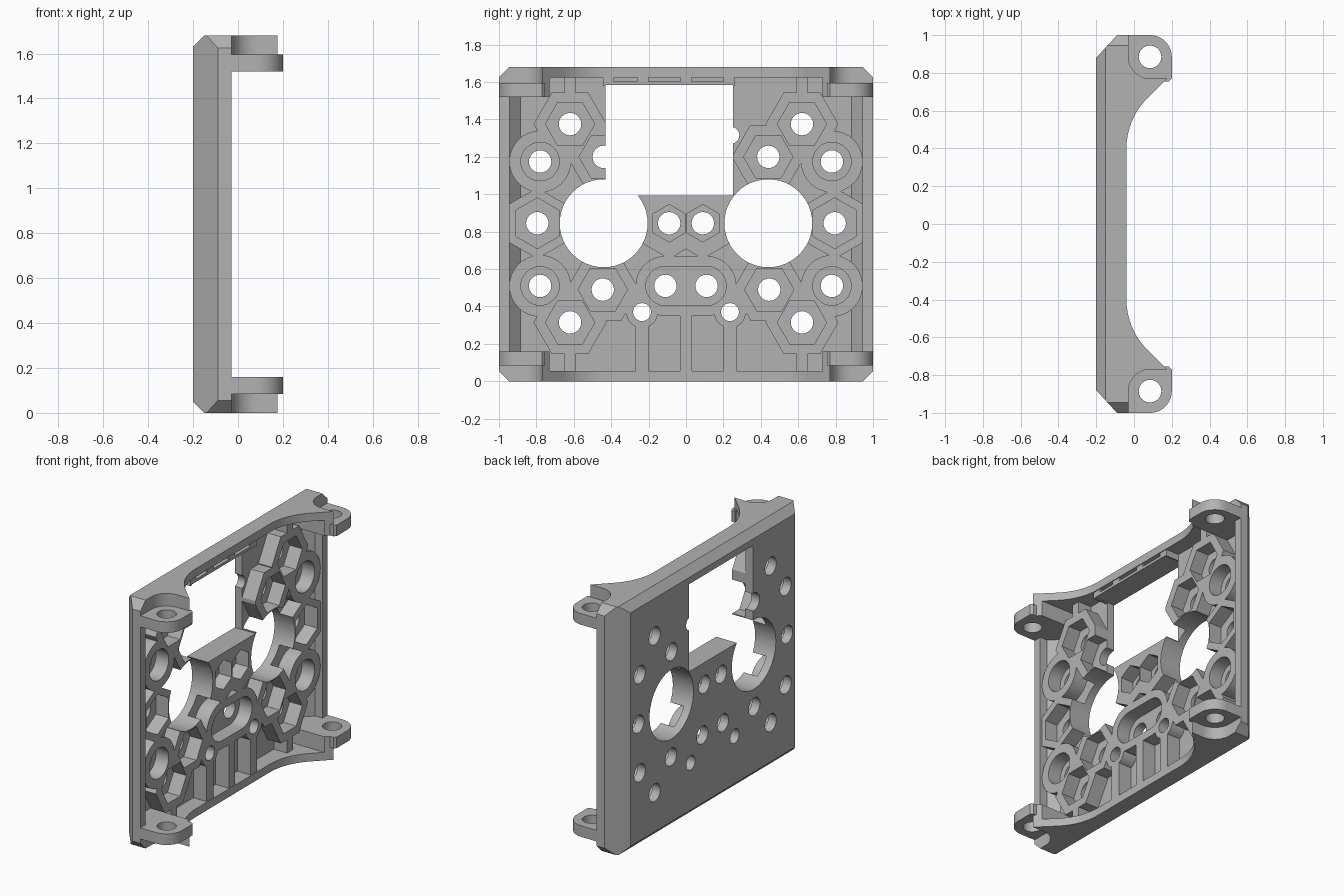
import bpy
import bmesh
from math import cos, sin, pi, radians
from mathutils import Vector

if "Cube" in bpy.data.objects:
    bpy.data.objects.remove(bpy.data.objects["Cube"])

H = 1.68          # overall height
RIB = -0.045      # level of the rib tops
FLOOR = -0.145    # level of the inner floor

grey = bpy.data.materials.new("plastic_grey")
grey.use_nodes = True
grey.diffuse_color = (0.45, 0.45, 0.45, 1)
grey.node_tree.nodes["Principled BSDF"].inputs["Base Color"].default_value = (0.45, 0.45, 0.45, 1)


def make(name, bm):
    bmesh.ops.recalc_face_normals(bm, faces=bm.faces)
    mesh = bpy.data.meshes.new(name)
    bm.to_mesh(mesh)
    bm.free()
    mesh.materials.append(grey)
    ob = bpy.data.objects.new(name, mesh)
    bpy.context.collection.objects.link(ob)
    return ob


def prism(name, pts, a, b, axis="x"):
    """Extrude an outline from a to b: (y, z) points along x, or (x, y) points along z."""
    bm = bmesh.new()
    place = (lambda p, t: (t, p[0], p[1])) if axis == "x" else (lambda p, t: (p[0], p[1], t))
    low = [bm.verts.new(place(p, a)) for p in pts]
    high = [bm.verts.new(place(p, b)) for p in pts]
    bm.faces.new(low)
    bm.faces.new(high)
    n = len(pts)
    for i in range(n):
        j = (i + 1) % n
        bm.faces.new((low[i], low[j], high[j], high[i]))
    return make(name, bm)


def arc(cx, cy, r, start, end, n):
    return [(cx + r * cos(radians(start + (end - start) * i / n)),
             cy + r * sin(radians(start + (end - start) * i / n))) for i in range(n + 1)]


def ngon(c, r, n=32, turn=0.0):
    return [(c[0] + r * cos(2 * pi * i / n + turn), c[1] + r * sin(2 * pi * i / n + turn))
            for i in range(n)]


def rect(y0, y1, z0, z1):
    return [(y0, z0), (y1, z0), (y1, z1), (y0, z1)]


def pill(y, z, r):
    return arc(y, z, r, -90, 90, 16) + arc(-y, z, r, 90, 270, 16)


def chamfered(name, size, planes):
    """Box (x0, x1, half width, z0, z1) trimmed by planes given as point and normal."""
    x0, x1, w, z0, z1 = size
    bm = bmesh.new()
    bmesh.ops.create_cube(bm, size=1)
    for v in bm.verts:
        v.co = (x0 if v.co.x < 0 else x1, 2 * w * v.co.y, z0 if v.co.z < 0 else z1)
    for co, no in planes:
        bmesh.ops.bisect_plane(bm, geom=bm.verts[:] + bm.edges[:] + bm.faces[:], dist=1e-6,
                               plane_co=Vector(co), plane_no=Vector(no), clear_outer=True)
        bmesh.ops.holes_fill(bm, edges=[e for e in bm.edges if e.is_boundary])
    return make(name, bm)


def boolean(target, tools, op):
    for tool in tools:
        mod = target.modifiers.new("cut", "BOOLEAN")
        mod.operation, mod.solver, mod.object = op, "EXACT", tool
    graph = bpy.context.evaluated_depsgraph_get()
    graph.update()
    mesh = bpy.data.meshes.new_from_object(target.evaluated_get(graph))
    target.modifiers.clear()
    target.data = mesh
    for tool in tools:
        bpy.data.objects.remove(tool)


# Solid outer block with chamfered edges
planes = []
for s in (-1, 1):
    edge = H if s > 0 else 0
    planes += [((-0.2, s * 0.88, 0), (-0.12, s * 0.11, 0)),
               ((-0.15, 0, edge), (-1, 0, s))]
    planes += [((0, t, edge - s * 0.055), (0, t, s)) for t in (-1, 1)]
frame = chamfered("mounting_frame", (-0.2, 0.2, 1, 0, H), planes)

# Inner cavity, leaving solid corners behind the ears
inner = [((FLOOR, s * 0.885, 0), (-1, s, 0)) for s in (-1, 1)]
cavity = chamfered("cavity", (FLOOR, 0.4, 0.945, 0.16, H - 0.16), inner)
boolean(cavity, [chamfered("mid_cavity", (FLOOR, 0.4, 0.73, 0.055, H - 0.055), [])], "UNION")

# Fastener positions (y, z): flat hexes, upright hexes, round bosses, small holes
flat_hex = [(0.62, 1.375), (0.44, 1.2), (0.445, 0.49), (0.62, 0.315)]
upright_hex = [(0.795, 0.845), (0.09, 0.845)]
rings = [(0.78, 1.175), (0.78, 0.51)]
small = [(0.235, 0.37)]


def both(points):
    return [(s * y, z) for y, z in points for s in (-1, 1)]


# Honeycomb of bosses and ribs left standing in the cavity
outlines = [ngon(c, 0.195, 6) for c in both(flat_hex)]
outlines += [ngon(c, 0.19, 6, pi / 6) for c in both(upright_hex)]
outlines += [ngon(c, 0.165) for c in both(rings)]
outlines += [ngon(c, 0.085) for c in both(small)]
outlines += [pill(0.11, 0.51, 0.16)]
outlines += [rect(-0.34, 0.34, 0.36, 0.5), rect(-0.26, 0.26, 0.93, 1.0),
             rect(-0.43, 0.26, 1.58, 1.603), rect(-0.033, 0.033, 0, 0.4)]
outlines += [rect(y - 0.03, y + 0.03, 1.58, H) for y in (-0.415, -0.23, 0, 0.23)]
for s in (-1, 1):
    outlines += [rect(s * 0.62 - 0.03, s * 0.62 + 0.03, z, z + 0.2) for z in (0, H - 0.2)]
    outlines += [rect(s * 0.235 - 0.035, s * 0.235 + 0.035, 0, 0.37)]
boolean(cavity, [prism("rib", o, -0.3, RIB) for o in outlines], "DIFFERENCE")

# Swept front opening with the round seats above the ears
half = arc(-0.04 + 0.374, 0.4, 0.374, 180, 135, 8)
half += [(0.175, 0.77)] + arc(0.085, 0.885, 0.115, 270, 180, 10) + [(-0.03, 1.1)]
opening = [(x, -y) for x, y in reversed(half)] + half + [(0.4, 1.1), (0.4, -1.1)]
boolean(frame, [cavity, prism("opening", opening, -0.2, H + 0.2, "z")], "DIFFERENCE")

# Screw ears at the four corners
ears = []
for s in (-1, 1):
    shape = [(-0.06, 0.755), (0.185, 0.755), (0.2, 0.77)]
    shape += arc(0.085, 0.885, 0.115, 0, 90, 12) + [(-0.06, 1)]
    shape = [(x, s * y) for x, y in shape]
    ears += [prism("ear", shape, z, z + 0.075, "z") for z in (0.085, H - 0.16)]
boolean(frame, ears, "UNION")

# Window, large openings and through holes
cuts = [prism("window", rect(-0.43, 0.252, 0.993, 1.585), -0.3, 0.1)]
through = [(c, 0.235, 48) for c in both([(0.44, 0.845)])]
through += [(c, 0.06, 24) for c in both(flat_hex + upright_hex + rings + [(0.11, 0.51)])]
through += [(c, 0.048, 24) for c in both(small)] + [((0.24, 1.315), 0.045, 24)]
cuts += [prism("hole", ngon(c, r, n), -0.3, 0.1) for c, r, n in through]

# Nut and screw-head recesses
recess = [ngon(c, 0.132, 6) for c in both(flat_hex)]
recess += [ngon(c, 0.136, 6, pi / 6) for c in both(upright_hex[:1])]
recess += [ngon(c, 0.1, 6, pi / 6) for c in both(upright_hex[1:])]
recess += [ngon(c, 0.103) for c in both(rings)] + [pill(0.11, 0.51, 0.105)]
cuts += [prism("recess", o, FLOOR + 0.005, 0.1) for o in recess]

# Vertical bores through the ears
for s in (-1, 1):
    cuts += [prism("bore", ngon((0.085, s * 0.885), 0.06, 24), z, z + 0.2, "z")
             for z in (0.03, H - 0.23)]
boolean(frame, cuts, "DIFFERENCE")

bpy.ops.object.select_all(action="DESELECT")
frame.select_set(True)
bpy.context.view_layer.objects.active = frame
bpy.ops.object.shade_smooth_by_angle(angle=radians(25))
